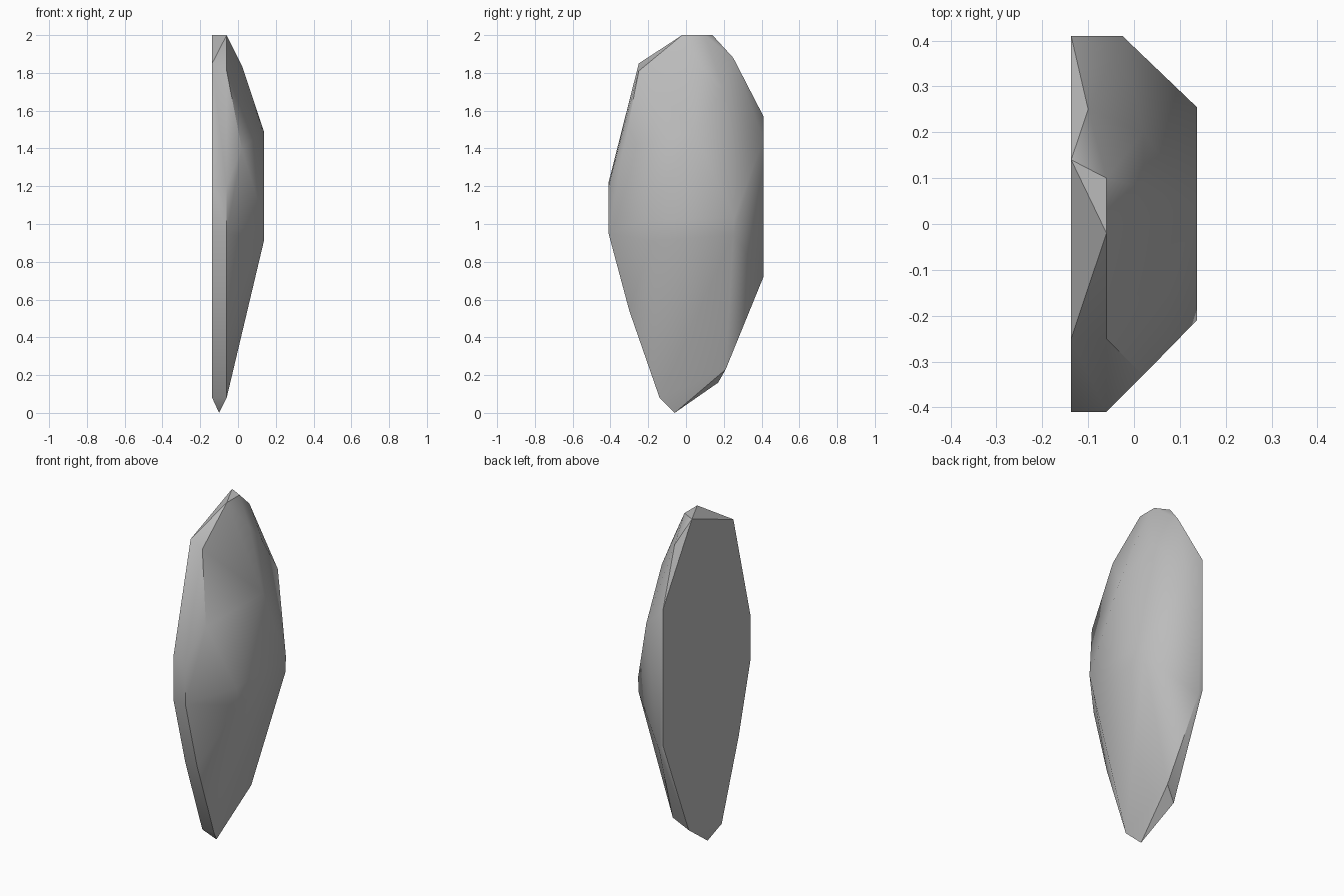
import bpy
import bmesh
from math import radians

# Remove the default object
default_cube = bpy.data.objects.get("Cube")
if default_cube:
    bpy.data.objects.remove(default_cube, do_unlink=True)


def make_material(name, colour):
    """Plain single-colour material."""
    material = bpy.data.materials.new(name)
    material.use_nodes = True
    material.diffuse_color = colour
    shader = next(n for n in material.node_tree.nodes if n.type == "BSDF_PRINCIPLED")
    shader.inputs["Base Color"].default_value = colour
    return material


def make_hull(name, layers, material, sharp_angle):
    """Wrap a convex shell around outlines, each given as x and a list of (y, z)."""
    mesh = bpy.data.meshes.new(name)
    shell = bmesh.new()
    for x, outline in layers:
        for y, z in outline:
            shell.verts.new((x, y, z))
    hull = bmesh.ops.convex_hull(shell, input=shell.verts, use_existing_faces=False)
    unused = [v for v in hull["geom_interior"] if isinstance(v, bmesh.types.BMVert)]
    bmesh.ops.delete(shell, geom=unused, context="VERTS")

    # Merge coplanar triangles into clean facets
    bmesh.ops.dissolve_limit(shell, angle_limit=radians(1),
                             verts=shell.verts, edges=shell.edges)
    bmesh.ops.recalc_face_normals(shell, faces=shell.faces)
    shell.to_mesh(mesh)
    shell.free()

    mesh.materials.append(material)
    rock = bpy.data.objects.new(name, mesh)
    bpy.context.collection.objects.link(rock)
    bpy.ops.object.select_all(action="DESELECT")
    rock.select_set(True)
    bpy.context.view_layer.objects.active = rock
    bpy.ops.object.shade_smooth_by_angle(angle=radians(sharp_angle))
    return rock


# Flat base slab outline
flat_side = [(.14, 2), (-.25, 1.85), (-.41, 1.22), (-.41, .95), (-.3, .54),
             (-.14, .08), (.17, .16), (.41, .75), (.41, 1.57)]

# Bevelled rim around the slab
lower_tip = [(-.06, 0)]
rear_corner = [(.41, .72)]
rear_crown = [(.25, 1.88)]
rim = [(-.02, 2), (.1, 2), (-.25, 1.81), (-.41, 1.2), (-.41, .95),
       (-.3, .54), (-.14, .08), (.21, .23)]
rear_shoulder = [(.41, 1.45)]

# Rounded upper shoulders and the broad bulging side
shoulders = [(.08, 1.84), (.2, 1.71), (-.33, 1.4)]
bulge = [(-.21, 1.02), (-.18, .91), (.25, .94), (.255, 1.03), (.04, 1.49)]

grey_stone = make_material("grey stone", (.5, .5, .5, 1))
make_hull("rock", [(-.137, flat_side), (-.11, rear_corner), (-.1, lower_tip + rear_crown),
                   (-.06, rim), (-.025, rear_shoulder), (.02, shoulders),
                   (.137, bulge)], grey_stone, 40)
